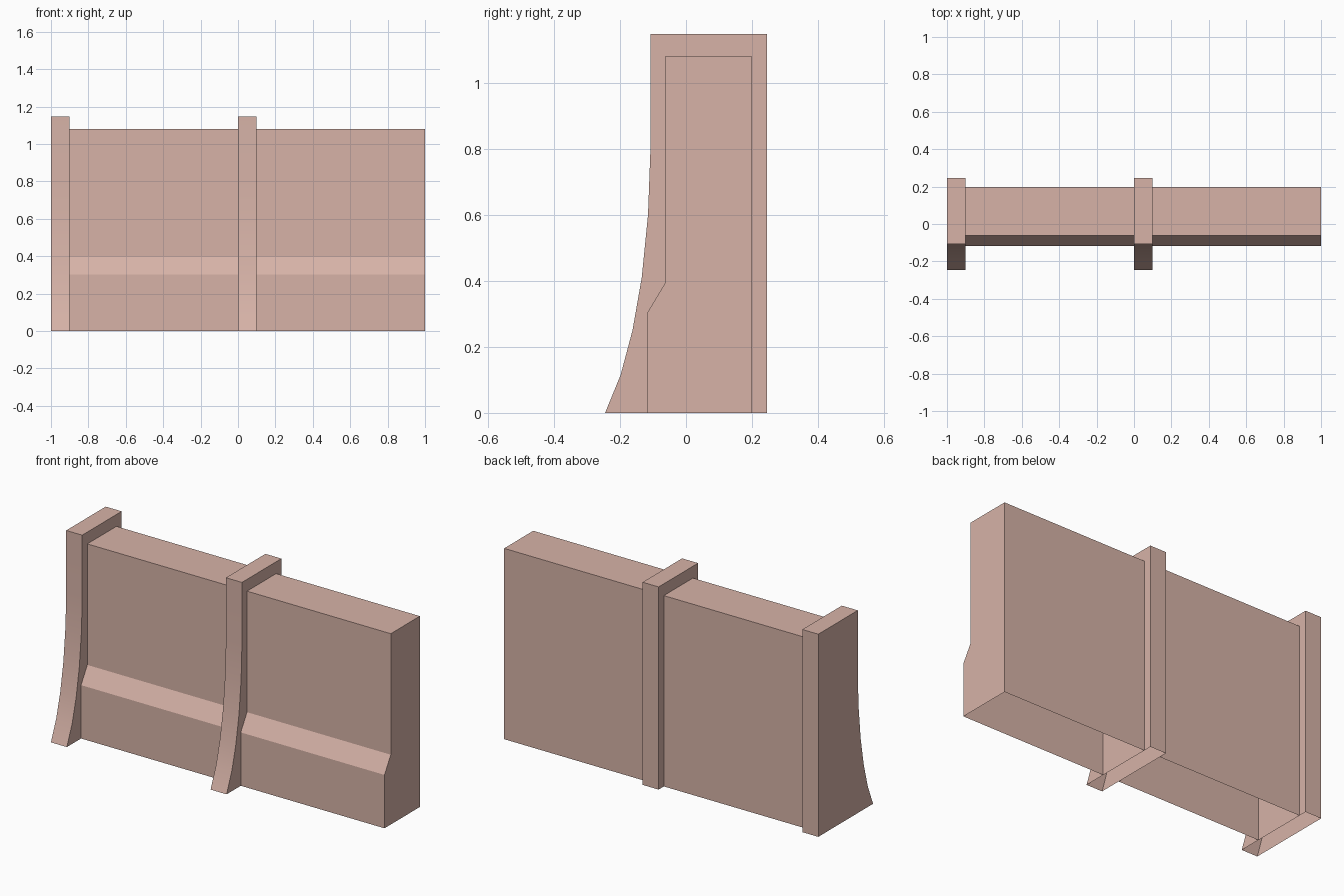
import bpy, bmesh, math

if "Cube" in bpy.data.objects:
    bpy.data.objects.remove(bpy.data.objects["Cube"])

stone = bpy.data.materials.new("dusty pink stone")
stone.diffuse_color = (0.68, 0.45, 0.39, 1)
stone.use_nodes = True
stone.node_tree.nodes["Principled BSDF"].inputs["Base Color"].default_value = stone.diffuse_color


def extrude_profile(name, profile, x0, x1, smooth=False):
    """Extrude a (y, z) profile along x, leaving the underside open."""
    bm = bmesh.new()
    a = [bm.verts.new((x0, y, z)) for y, z in profile]
    b = [bm.verts.new((x1, y, z)) for y, z in profile]
    bm.faces.new(a)
    bm.faces.new(b[::-1])
    n = len(profile)
    for i in range(n):
        j = (i + 1) % n
        bm.faces.new((a[i], b[i], b[j], a[j]))
    bmesh.ops.recalc_face_normals(bm, faces=bm.faces[:])
    bm.normal_update()
    under = [f for f in bm.faces if f.normal.z < -0.99]
    bmesh.ops.delete(bm, geom=under, context='FACES_ONLY')
    mesh = bpy.data.meshes.new(name)
    bm.to_mesh(mesh)
    bm.free()
    mesh.materials.append(stone)
    obj = bpy.data.objects.new(name, mesh)
    bpy.context.collection.objects.link(obj)
    if smooth:
        bpy.ops.object.select_all(action='DESELECT')
        obj.select_set(True)
        bpy.context.view_layer.objects.active = obj
        bpy.ops.object.shade_smooth_by_angle(angle=math.radians(30))
    return obj


# Buttress with a flared front foot
buttress = [(0.245, 0), (0.245, 1.147), (-0.108, 1.147), (-0.108, 0.79),
            (-0.115, 0.6), (-0.134, 0.41), (-0.162, 0.25), (-0.198, 0.115),
            (-0.245, 0)]
# Wall with a thicker, chamfered base
wall = [(0.198, 0), (0.198, 1.08), (-0.062, 1.08), (-0.062, 0.395),
        (-0.118, 0.302), (-0.118, 0)]

# Two identical bays: a buttress followed by a wall panel
for side, x in (("left", -1.0), ("right", 0.0)):
    extrude_profile(side + "_buttress", buttress, x, x + 0.1, smooth=True)
    extrude_profile(side + "_wall_panel", wall, x + 0.1, x + 1.0)
